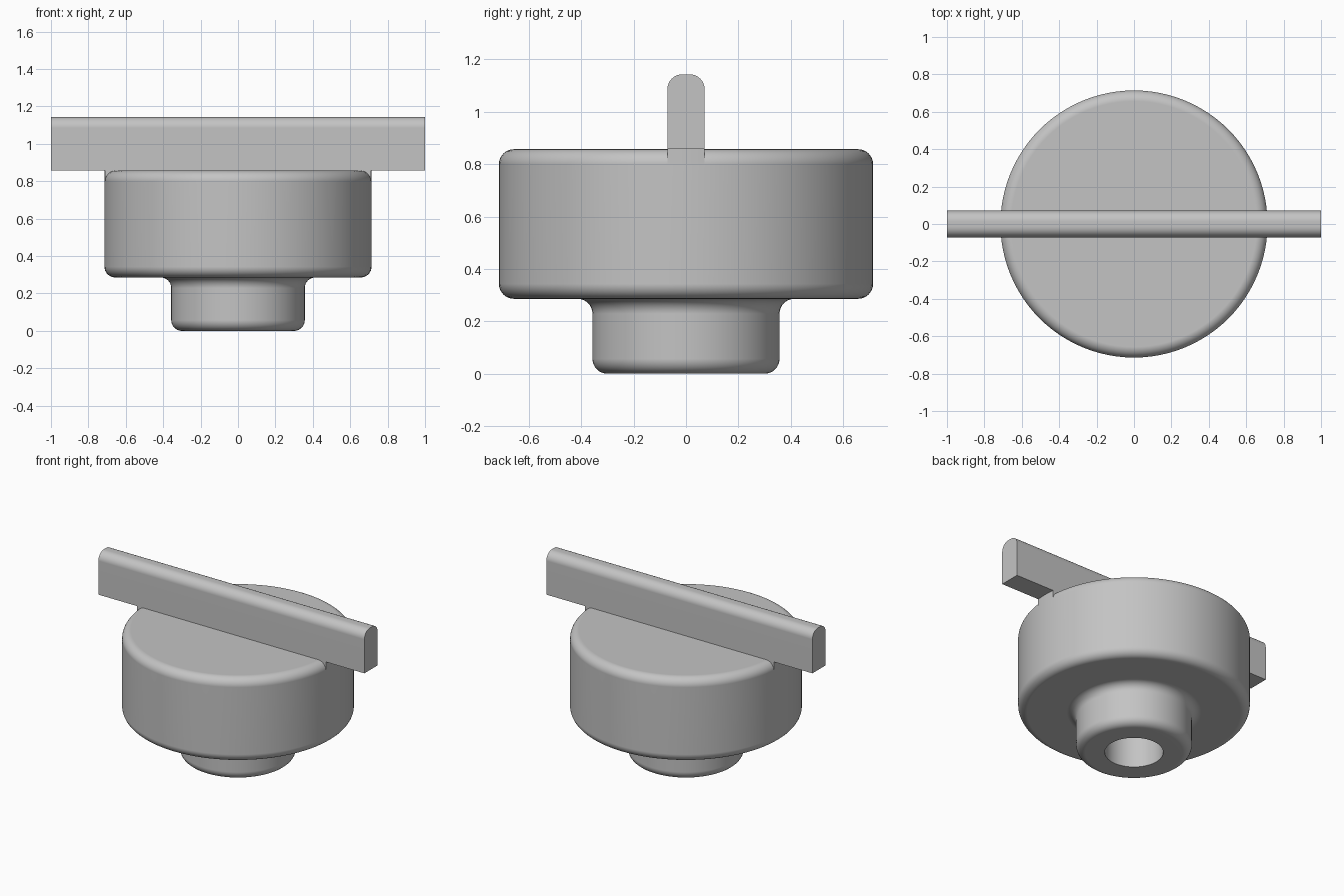
import bpy, bmesh
from math import sin, cos, pi, radians, sqrt, asin

cube = bpy.data.objects.get("Cube")
if cube:
    bpy.data.objects.remove(cube, do_unlink=True)

grey = bpy.data.materials.new("plain grey")
grey.use_nodes = True
colour = (0.55, 0.55, 0.55, 1)
grey.diffuse_color = colour
grey.node_tree.nodes["Principled BSDF"].inputs["Base Color"].default_value = colour

BODY_R, STEM_R, HOLE_R = 0.714, 0.357, 0.18
BASE_Z, TOP_Z, BAR_TOP = 0.286, 0.857, 1.143
HOLE_TOP, HALF_BAR, FILLET = 0.57, 0.071, 0.057


def finish(bm, name):
    bmesh.ops.remove_doubles(bm, verts=bm.verts, dist=1e-5)
    bmesh.ops.recalc_face_normals(bm, faces=bm.faces)
    mesh = bpy.data.meshes.new(name)
    bm.to_mesh(mesh)
    bm.free()
    mesh.materials.append(grey)
    obj = bpy.data.objects.new(name, mesh)
    bpy.context.collection.objects.link(obj)
    bpy.ops.object.select_all(action="DESELECT")
    obj.select_set(True)
    bpy.context.view_layer.objects.active = obj
    bpy.ops.object.shade_smooth_by_angle(angle=radians(35))
    weighted = obj.modifiers.new("clean shading", "WEIGHTED_NORMAL")
    weighted.keep_sharp = True
    return obj


def arc(cx, cy, start, end, steps=8):
    """Points of a fillet around a centre, angles in degrees."""
    angles = [radians(start + (end - start) * i / steps) for i in range(steps + 1)]
    return [(cx + FILLET * cos(a), cy + FILLET * sin(a)) for a in angles]


def prism(bm, outline, offset):
    face = bm.faces.new([bm.verts.new(p) for p in outline])
    new = bmesh.ops.extrude_face_region(bm, geom=[face])["geom"]
    bmesh.ops.translate(bm, vec=offset,
                        verts=[v for v in new if isinstance(v, bmesh.types.BMVert)])


# Round body with stem and blind bore, turned from one profile
profile = [(0, HOLE_TOP), (HOLE_R, HOLE_TOP), (HOLE_R, 0)]
profile += arc(STEM_R - FILLET, FILLET, -90, 0)
profile += arc(STEM_R + FILLET, BASE_Z - FILLET, 180, 90)
profile += arc(BODY_R - FILLET, BASE_Z + FILLET, -90, 0)
profile += arc(BODY_R - FILLET, TOP_Z - FILLET, 0, 90)
profile += [(0, TOP_Z)]
bm = bmesh.new()
verts = [bm.verts.new((r, 0, z)) for r, z in profile]
edges = [bm.edges.new(pair) for pair in zip(verts, verts[1:])]
bmesh.ops.spin(bm, geom=verts + edges, cent=(0, 0, 0), axis=(0, 0, 1),
               angle=2 * pi, steps=96, use_merge=True)
finish(bm, "knob_body")

# Grip bar with rounded top edges
section = [(-HALF_BAR, TOP_Z), (HALF_BAR, TOP_Z)]
section += arc(HALF_BAR - FILLET, BAR_TOP - FILLET, 0, 90)
section += arc(FILLET - HALF_BAR, BAR_TOP - FILLET, 90, 180)
bm = bmesh.new()
prism(bm, [(-1, y, z) for y, z in section], (2, 0, 0))
finish(bm, "grip_bar")

# Square-edged rim pieces filling the body's rounding under the bar
for side, name in ((1, "left_rim_filler"), (-1, "right_rim_filler")):
    ys = [HALF_BAR * i / 4 for i in range(-4, 5)]
    inner = BODY_R - 1.5 * FILLET
    low = TOP_Z - FILLET
    outline = [(side * sqrt(BODY_R ** 2 - y * y), y, low) for y in ys]
    outline += [(side * inner, HALF_BAR, low), (side * inner, -HALF_BAR, low)]
    bm = bmesh.new()
    prism(bm, outline, (0, 0, FILLET))
    finish(bm, name)
